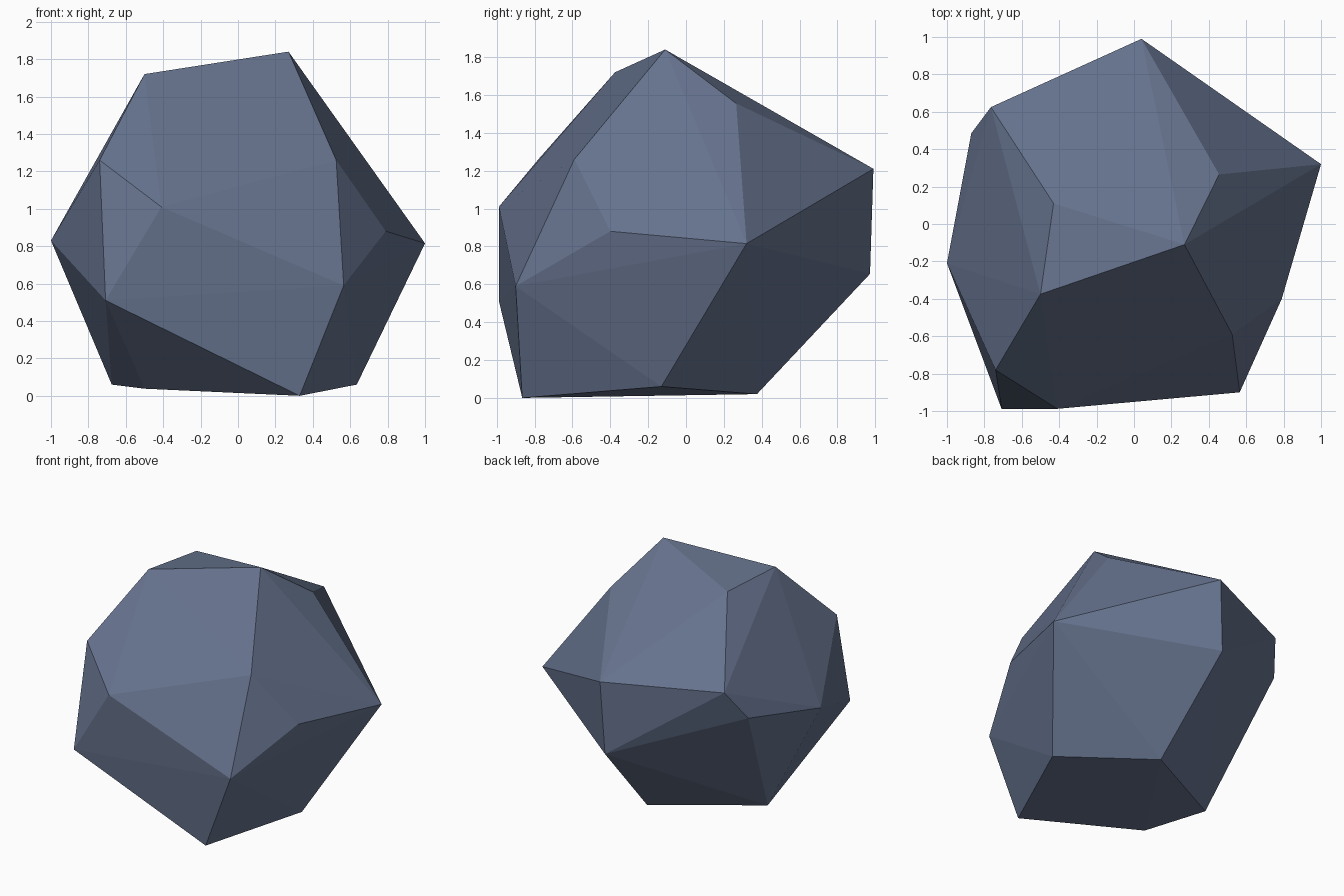
import bpy, bmesh

if "Cube" in bpy.data.objects:
    bpy.data.objects.remove(bpy.data.objects["Cube"])

# Corner points of the faceted boulder, from the crown down to the base
crown = [(-.50, -.375, 1.72), (.27, -.11, 1.84), (.455, .265, 1.555), (-.43, .11, 1.695)]
shoulder = [(-.74, -.78, 1.26), (.525, -.59, 1.26), (.04, .99, 1.21), (-.765, .625, 1.20)]
waist = [(-1, -.21, .83), (-.41, -.988, 1.01), (.79, -.40, .88), (1, .32, .815),
         (-.87, .485, .98), (.01, .972, .655), (.565, -.90, .59), (-.708, -.988, .51)]
base = [(.635, -.13, .06), (.33, -.865, 0), (-.50, -.48, .038), (-.675, -.03, .06), (.07, .375, .02)]

# Wrap the points in a convex shell
bm = bmesh.new()
for p in crown + shoulder + waist + base:
    bm.verts.new(p)
bmesh.ops.convex_hull(bm, input=bm.verts[:])
bmesh.ops.recalc_face_normals(bm, faces=bm.faces[:])
mesh = bpy.data.meshes.new("boulder")
bm.to_mesh(mesh)
bm.free()

# Single slate colour, flat faces
slate = bpy.data.materials.new("slate blue stone")
slate.diffuse_color = (.13, .168, .265, 1)
slate.use_nodes = True
slate.node_tree.nodes["Principled BSDF"].inputs["Base Color"].default_value = slate.diffuse_color
mesh.materials.append(slate)
boulder = bpy.data.objects.new("boulder", mesh)
bpy.context.collection.objects.link(boulder)
